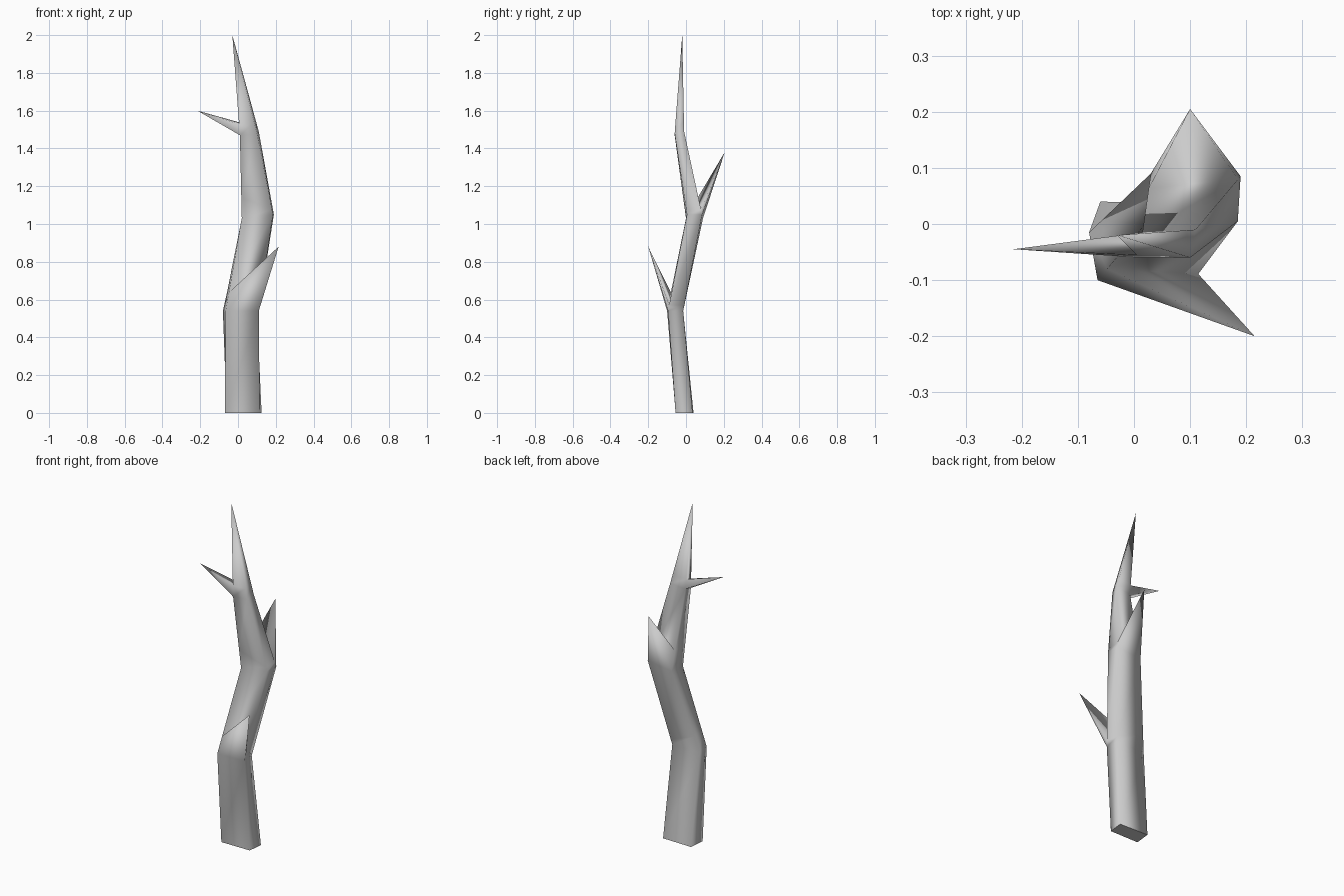
import bpy
import bmesh
from mathutils import Vector

cube = bpy.data.objects.get("Cube")
if cube:
    bpy.data.objects.remove(cube, do_unlink=True)

bark = bpy.data.materials.new("pale_grey_bark")
bark.use_nodes = True
colour = (0.6, 0.6, 0.6, 1)
bark.diffuse_color = colour
bark.node_tree.nodes["Principled BSDF"].inputs["Base Color"].default_value = colour

# Four-cornered trunk sections: front left, front right, back right, back left
base = [(-.07, -.055, 0), (.115, -.055, 0), (.125, .035, 0), (-.06, .04, 0)]
low_bend = [(-.065, -.1, .54), (.11, -.095, .54), (.1, -.015, .54), (-.08, -.015, .54)]
high_bend = [(.02, 0, 1.03), (.185, .005, 1.05), (.19, .085, 1.05), (.03, .09, 1.03)]
neck = [(.01, -.06, 1.47), (.1, -.06, 1.48), (.11, -.01, 1.49), (.015, -.015, 1.48)]
tip = [(-.03, -.02, 2)] * 4


def notch(lower, upper, heights):
    """Section part way along a trunk segment, one fraction per corner."""
    return [Vector(a).lerp(Vector(b), t) for a, b, t in zip(lower, upper, heights)]


sections = [
    base,
    low_bend, notch(low_bend, high_bend, (.2, .06, .06, .2)),
    high_bend, notch(high_bend, neck, (.25, .06, .06, .25)),
    neck, notch(neck, tip, (.11, .11, .11, .11)),
]
# Trunk side (section, side) that is drawn out into a thorn, and its point
thorns = {(1, 0): (.215, -.2, .88), (3, 2): (.1, .205, 1.38), (5, 3): (-.215, -.045, 1.6)}

bm = bmesh.new()
rings = [[bm.verts.new(p) for p in s] for s in sections]


def cone(loop, point):
    """Close a loop of corners to a sharp point."""
    apex = bm.verts.new(point)
    for a, b in zip(loop, loop[1:] + loop[:1]):
        bm.faces.new((a, b, apex))


# Trunk sides and thorns
for i, (lower, upper) in enumerate(zip(rings, rings[1:])):
    for side in range(4):
        nxt = (side + 1) % 4
        quad = [lower[side], lower[nxt], upper[nxt], upper[side]]
        if (i, side) in thorns:
            cone(quad, thorns[i, side])
        else:
            bm.faces.new(quad)

# Pointed top and flat cut base
cone(rings[-1], tip[0])
bottom = bm.faces.new(rings[0][::-1])
for face in bm.faces:
    face.smooth = True
for edge in bottom.edges:
    edge.smooth = False
bottom.smooth = False

mesh = bpy.data.meshes.new("thorny_branch")
bm.to_mesh(mesh)
bm.free()
mesh.materials.append(bark)
branch = bpy.data.objects.new("thorny_branch", mesh)
bpy.context.collection.objects.link(branch)
